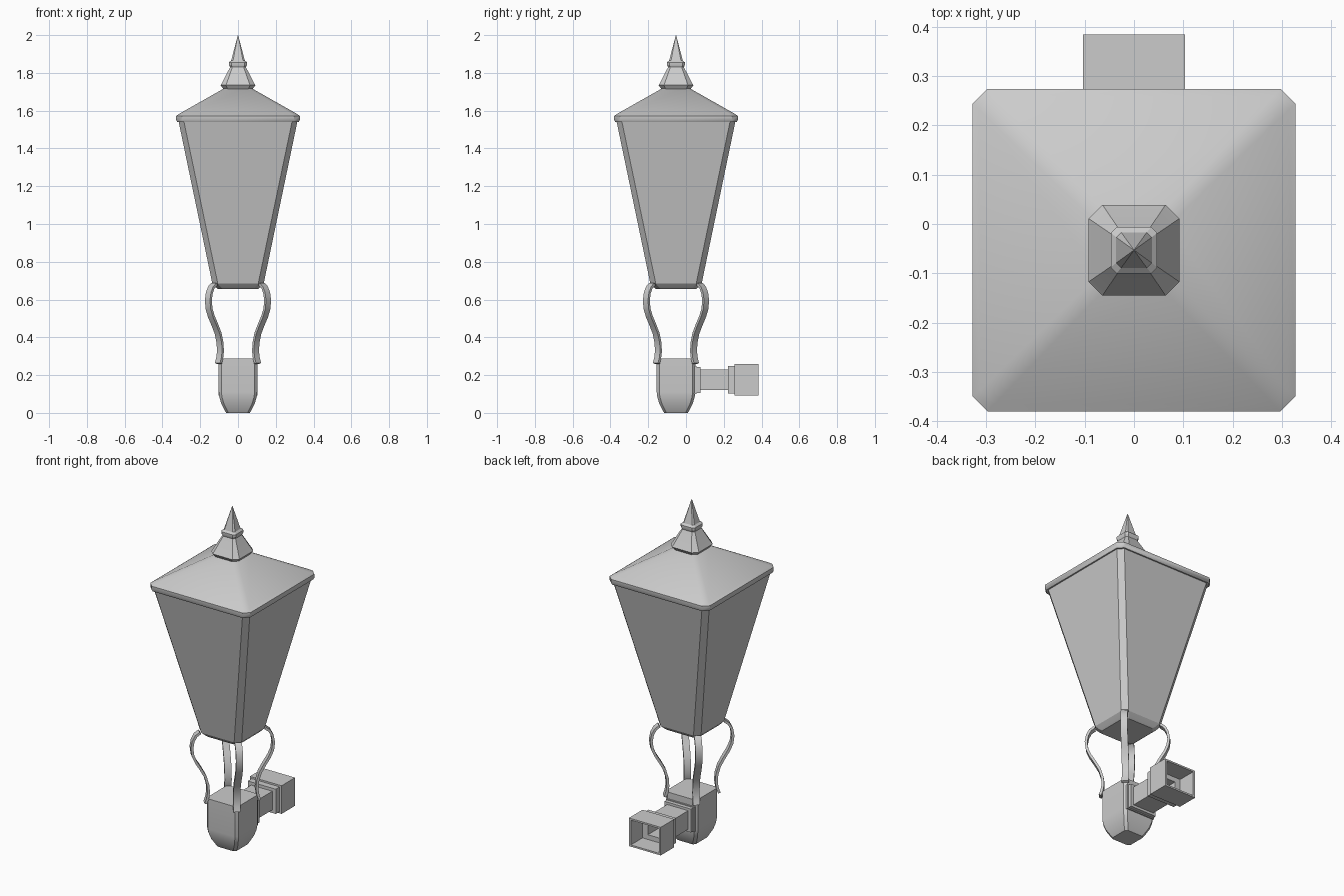
import bpy, bmesh, math
from mathutils import Vector

if "Cube" in bpy.data.objects:
    bpy.data.objects.remove(bpy.data.objects["Cube"])

CY = -0.053   # lantern axis in y


def make(name, bm, angle=25):
    bmesh.ops.remove_doubles(bm, verts=bm.verts, dist=0.0002)
    bmesh.ops.recalc_face_normals(bm, faces=bm.faces)
    me = bpy.data.meshes.new(name)
    bm.to_mesh(me)
    bm.free()
    ob = bpy.data.objects.new(name, me)
    bpy.context.collection.objects.link(ob)
    bpy.ops.object.select_all(action='DESELECT')
    ob.select_set(True)
    bpy.context.view_layer.objects.active = ob
    bpy.ops.object.shade_smooth_by_angle(angle=math.radians(angle))
    return ob


def octagon(h, c):
    """Square outline of half width h with corners cut by c."""
    k = h - c
    return [(h, -k), (h, k), (k, h), (-k, h), (-h, k), (-h, -k), (-k, -h), (k, -h)]


def skin(bm, rings, caps=True):
    vr = [[bm.verts.new(p) for p in r] for r in rings]
    n = len(rings[0])
    for a, b in zip(vr, vr[1:]):
        for i in range(n):
            j = (i + 1) % n
            bm.faces.new((a[i], a[j], b[j], b[i]))
    if caps:
        bm.faces.new(vr[0][::-1])
        bm.faces.new(vr[-1])


def tower(name, profile, angle=25):
    """Loft of chamfered squares; profile rows are (z, half width, chamfer)."""
    bm = bmesh.new()
    skin(bm, [[(x, y + CY, z) for x, y in octagon(h, c)] for z, h, c in profile])
    return make(name, bm, angle)


# Base block with rounded underside
tower("base_block", [(0, .062, .012), (.012, .070, .014), (.05, .089, .014),
                     (.085, .099, .014), (.11, .102, .014), (.288, .102, .014)], 30)

# Tapered lantern body and its roof
tower("lantern_body", [(.657, .108, .026), (.665, .118, .027), (.685, .136, .029),
                       (1.55, .316, .028)])
tower("roof", [(1.54, .300, .024), (1.54, .322, .029), (1.55, .327, .030),
               (1.572, .327, .030), (1.583, .312, .029), (1.72, .070, .020)], 40)

# Pointed finial
tower("finial", [(1.715, .078, .024), (1.735, .092, .028), (1.745, .086, .026),
                 (1.83, .042, .012), (1.842, .047, .012), (1.856, .047, .012),
                 (1.866, .036, .010), (2.0, .0008, .0003)])

# Four curved straps on the corners: (offset along x and y, z)
path = [(.125, .682), (.141, .665), (.152, .635), (.157, .595), (.153, .55), (.141, .51),
        (.122, .465), (.105, .42), (.095, .37), (.093, .325), (.097, .29), (.104, .262)]
HALF_W, HALF_T = .019, .007
for i in range(4):
    a = math.radians(45 + 90 * i)
    out = Vector((math.cos(a), math.sin(a), 0))
    side = Vector((-out.y, out.x, 0))
    pts = [out * (r * math.sqrt(2)) + Vector((0, CY, z)) for r, z in path]
    rings = []
    for k, p in enumerate(pts):
        t = (pts[min(k + 1, len(pts) - 1)] - pts[max(k - 1, 0)]).normalized()
        nrm = t.cross(side).normalized()
        rings.append([p + side * (u * HALF_W) + nrm * (v * HALF_T)
                      for u, v in ((1, 1), (1, -1), (-1, -1), (-1, 1))])
    bm = bmesh.new()
    skin(bm, rings)
    make(f"strap_{i + 1}", bm, 35)

# Hollow rectangular mounting arm: (y, half height), open at the back
arm = [(.03, .074), (.056, .074), (.056, .069), (.078, .069), (.078, .055), (.222, .055),
       (.222, .073), (.258, .073), (.258, .083), (.384, .083), (.384, .073),
       (.275, .073), (.275, .045), (.09, .045)]
bm = bmesh.new()
skin(bm, [[(sx * h * 1.25, y, .175 + sz * h)
           for sx, sz in ((1, 1), (-1, 1), (-1, -1), (1, -1))] for y, h in arm])
make("mounting_arm", bm)
